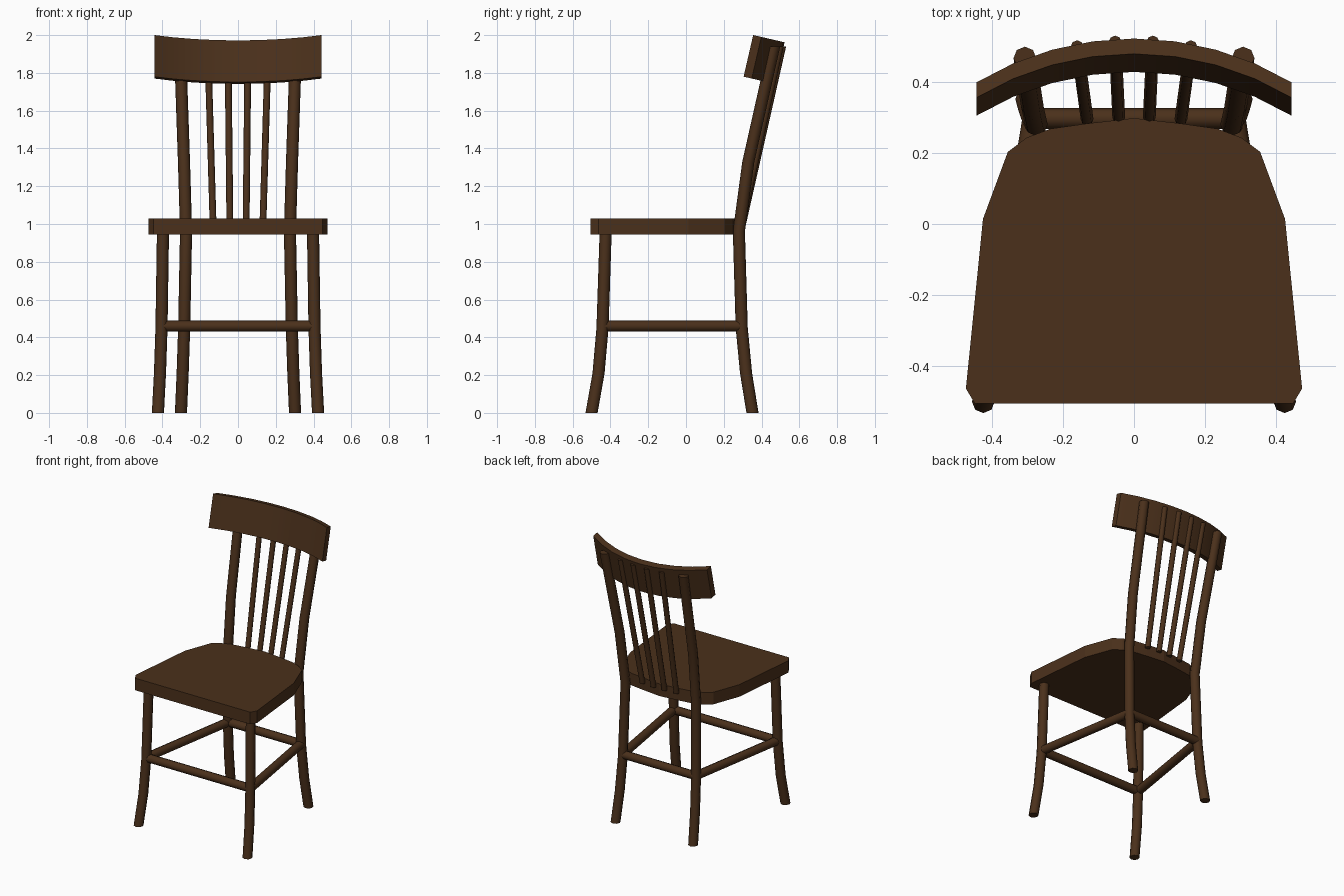
import bpy, bmesh, math
from mathutils import Vector

if "Cube" in bpy.data.objects:
    bpy.data.objects.remove(bpy.data.objects["Cube"])

wood = bpy.data.materials.new("dark_wood")
wood.diffuse_color = (0.07, 0.03, 0.011, 1)
wood.use_nodes = True
wood.node_tree.nodes["Principled BSDF"].inputs["Base Color"].default_value = wood.diffuse_color


def finish(bm, name, smooth_angle=None):
    bmesh.ops.recalc_face_normals(bm, faces=bm.faces)
    mesh = bpy.data.meshes.new(name)
    bm.to_mesh(mesh)
    bm.free()
    ob = bpy.data.objects.new(name, mesh)
    bpy.context.collection.objects.link(ob)
    mesh.materials.append(wood)
    if smooth_angle:
        bpy.ops.object.select_all(action='DESELECT')
        ob.select_set(True)
        bpy.context.view_layer.objects.active = ob
        bpy.ops.object.shade_smooth_by_angle(angle=math.radians(smooth_angle))
    return ob


def rod(name, path, radius, normal=(0, 0, 1), sides=8):
    """Round bar along a path, every ring lying square to one normal."""
    bm = bmesh.new()
    n = Vector(normal).normalized()
    u = n.orthogonal().normalized()
    v = n.cross(u)
    rings = []
    for p in path:
        ring = []
        for i in range(sides):
            a = 2 * math.pi * i / sides
            ring.append(bm.verts.new(Vector(p) + radius * (math.cos(a) * u + math.sin(a) * v)))
        rings.append(ring)
    for a, b in zip(rings, rings[1:]):
        for i in range(sides):
            j = (i + 1) % sides
            bm.faces.new((a[i], a[j], b[j], b[i]))
    bm.faces.new(rings[0])
    bm.faces.new(rings[-1])
    return finish(bm, name, 50)


def slab(name, outline, extrusion, smooth_angle=None):
    """Flat outline pushed along a vector."""
    bm = bmesh.new()
    face = bm.faces.new([bm.verts.new(p) for p in outline])
    out = bmesh.ops.extrude_face_region(bm, geom=[face])
    verts = [g for g in out["geom"] if isinstance(g, bmesh.types.BMVert)]
    bmesh.ops.translate(bm, verts=verts, vec=extrusion)
    return finish(bm, name, smooth_angle)


# Seat: half outline mirrored across x
half = [(0.448, -0.505), (0.473, -0.463), (0.425, 0.014), (0.355, 0.203),
        (0.302, 0.243), (0.235, 0.268), (0.13, 0.283)]
outline = half + [(0, 0.298)] + [(-x, y) for x, y in reversed(half)]
slab("seat", [(x, y, 0.945) for x, y in outline], (0, 0, 0.085))

# Legs: the back pair continues up as the back posts
front_leg = [(0.424, -0.50, 0), (0.413, -0.463, 0.21), (0.405, -0.442, 0.45), (0.397, -0.425, 0.97)]
back_leg = [(0.302, 0.352, 0), (0.293, 0.318, 0.21), (0.285, 0.295, 0.45), (0.275, 0.28, 0.96),
            (0.286, 0.33, 1.33), (0.307, 0.467, 1.94)]
for s, side in ((-1, "left"), (1, "right")):
    rod("front_leg_" + side, [(s * x, y, z) for x, y, z in front_leg], 0.032)
    rod("back_leg_" + side, [(s * x, y, z) for x, y, z in back_leg], 0.032)

# Stretchers joining the four legs
zs = 0.459
corners = [Vector(p) for p in ((-0.405, -0.441, zs), (0.405, -0.441, zs),
                               (0.285, 0.297, zs), (-0.285, 0.297, zs))]
for i, name in enumerate(("front", "right", "back", "left")):
    a, b = corners[i], corners[(i + 1) % 4]
    rod(name + "_stretcher", [a, b], 0.029, b - a)

# Back spindles
for s in (-1, 1):
    for label, x0, y0, x1, y1 in (("inner", 0.043, 0.300, 0.053, 0.512),
                                  ("outer", 0.132, 0.295, 0.160, 0.499)):
        rod("spindle_%s_%s" % (label, "left" if s < 0 else "right"),
            [(s * x0, y0, 1.0), (s * x1, y1, 1.94)], 0.018)

# Top rail: curved plan, leaned back
tilt = math.radians(13)
lean = Vector((0, math.sin(tilt), math.cos(tilt)))
depth = Vector((0, math.cos(tilt), -math.sin(tilt)))
base = Vector((0, 0.305, 1.78))
R, half_w, n = 0.84, 0.443, 8
drop = math.sqrt(R * R - half_w * half_w)
amax = math.asin(half_w / R)
front, back = [], []
for i in range(n + 1):
    a = amax * (2 * i / n - 1)
    x, d = R * math.sin(a), R * math.cos(a) - drop
    front.append(base + Vector((x, 0, 0)) + depth * d)
    back.append(base + Vector((x, 0, 0)) + depth * (d + 0.044))
slab("top_rail", front + back[::-1], lean * 0.226, 30)
